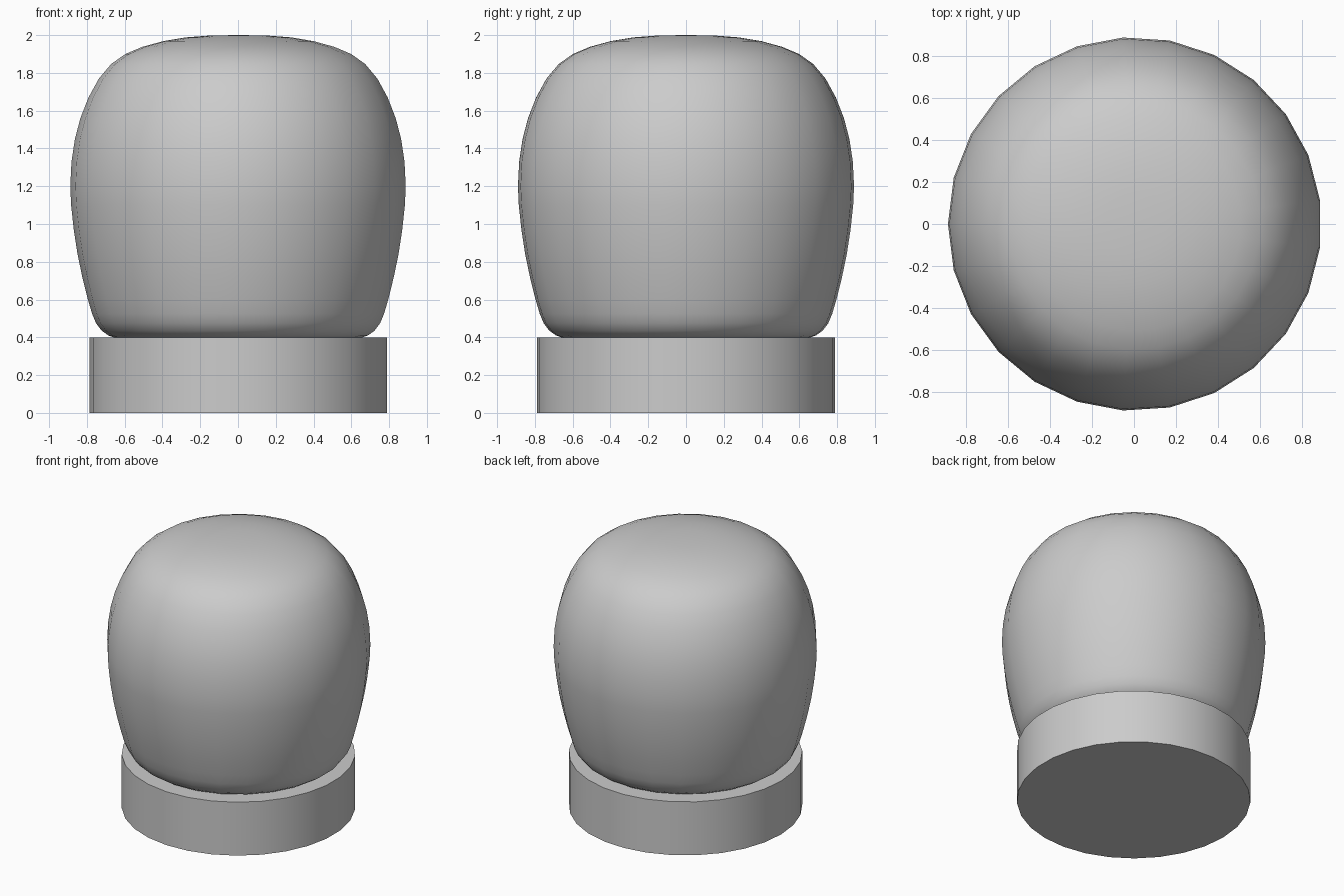
import bpy, bmesh, math

if "Cube" in bpy.data.objects:
    bpy.data.objects.remove(bpy.data.objects["Cube"])

CX = 0.0035  # odd-sided rings are nudged so the bounds stay centred


def lathe(name, profile, sides, angle):
    """Revolve (radius, z) points; ends on the axis are closed with fans, others with caps."""
    bm = bmesh.new()
    rings = []
    for r, z in profile:
        if r == 0:
            rings.append([bm.verts.new((CX, 0, z))])
        else:
            a = [math.pi + 2 * math.pi * i / sides for i in range(sides)]
            rings.append([bm.verts.new((CX + r * math.cos(t), r * math.sin(t), z)) for t in a])
    for lo, hi in zip(rings, rings[1:]):
        for i in range(sides):
            j = (i + 1) % sides
            if len(hi) == 1:
                bm.faces.new((lo[i], lo[j], hi[0]))
            else:
                bm.faces.new((lo[i], lo[j], hi[j], hi[i]))
    for ring in (rings[0], rings[-1]):
        if len(ring) > 1:
            bm.faces.new(ring)
    bmesh.ops.recalc_face_normals(bm, faces=bm.faces)
    mesh = bpy.data.meshes.new(name)
    bm.to_mesh(mesh)
    bm.free()
    ob = bpy.data.objects.new(name, mesh)
    bpy.context.collection.objects.link(ob)
    bpy.ops.object.select_all(action='DESELECT')
    ob.select_set(True)
    bpy.context.view_layer.objects.active = ob
    bpy.ops.object.shade_smooth_by_angle(angle=math.radians(angle))
    return ob


# Short cylindrical base
lathe("base", [(0.789, 0), (0.789, 0.398)], 29, 30)

# Rounded bulging dome
lathe("dome", [
    (0.655, 0.398), (0.69, 0.41), (0.725, 0.435), (0.755, 0.475), (0.776, 0.525),
    (0.798, 0.6), (0.828, 0.72), (0.853, 0.84), (0.873, 0.97), (0.887, 1.1),
    (0.8915, 1.2), (0.885, 1.33), (0.867, 1.45), (0.838, 1.56), (0.795, 1.67),
    (0.74, 1.77), (0.675, 1.847), (0.6, 1.9), (0.51, 1.938), (0.4, 1.968),
    (0.28, 1.988), (0.15, 1.998), (0, 2.0)], 25, 50)
